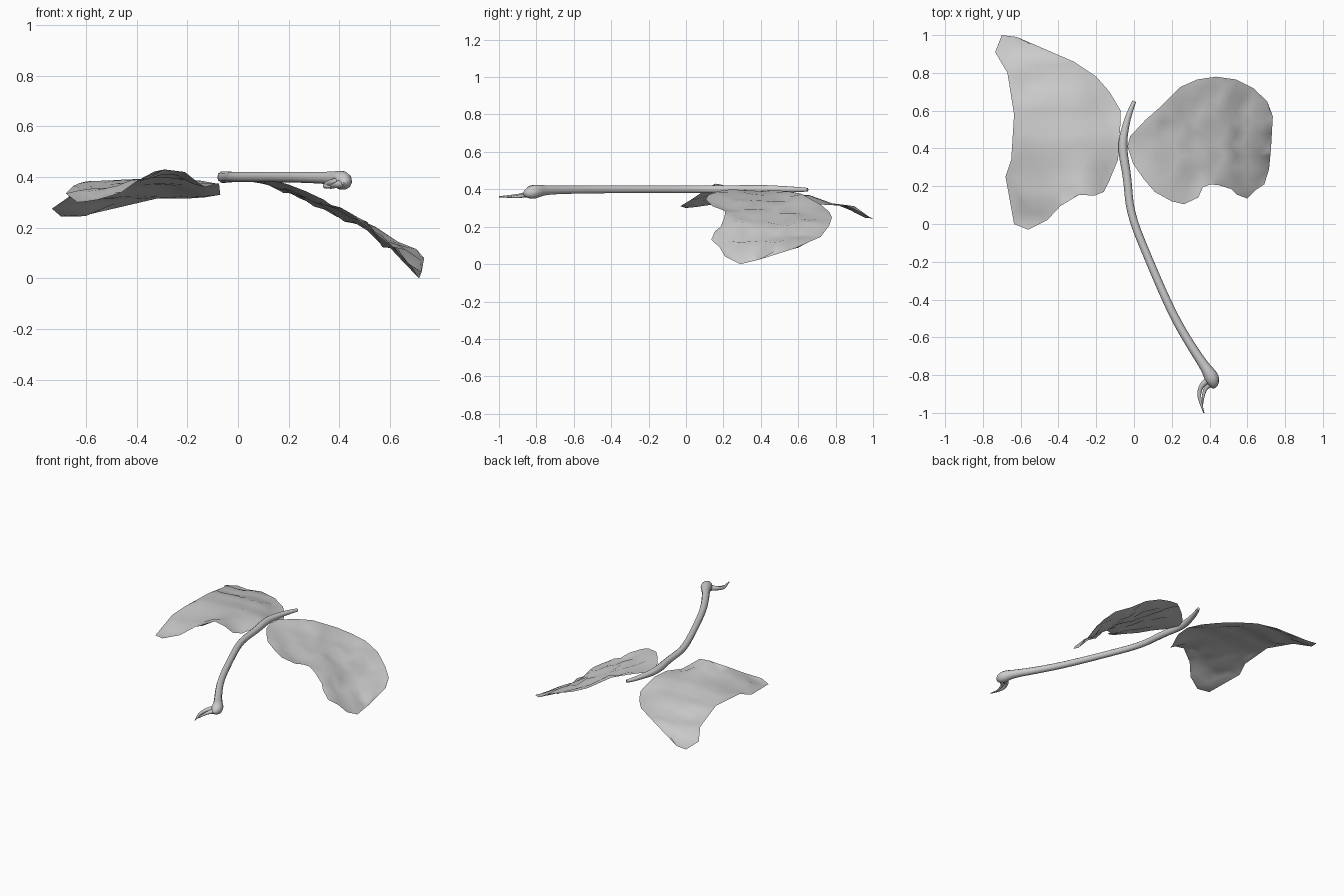
import bpy, math
from mathutils import Vector
from mathutils.geometry import delaunay_2d_cdt


def smooth(obj):
    bpy.ops.object.select_all(action='DESELECT')
    obj.select_set(True)
    bpy.context.view_layer.objects.active = obj
    bpy.ops.object.shade_smooth_by_angle(angle=math.radians(60))


def tube(name, points):
    """Tapered round tube; each point is x, y, z, radius."""
    cu = bpy.data.curves.new(name, 'CURVE')
    cu.dimensions = '3D'
    cu.bevel_depth = 1.0
    cu.bevel_resolution = 3
    cu.use_fill_caps = True
    sp = cu.splines.new('NURBS')
    sp.points.add(len(points) - 1)
    for p, (x, y, z, r) in zip(sp.points, points):
        p.co = (x, y, z, 1)
        p.radius = r
    sp.order_u = 3
    sp.use_endpoint_u = True
    sp.resolution_u = 4
    obj = bpy.data.objects.new(name, cu)
    bpy.context.collection.objects.link(obj)
    bpy.ops.object.select_all(action='DESELECT')
    obj.select_set(True)
    bpy.context.view_layer.objects.active = obj
    bpy.ops.object.convert(target='MESH')
    smooth(bpy.context.object)


def leaf(name, rim, inner, step=0.06):
    """Thin blade: rim outline filled with a grid, heights blended from rim and inner points."""
    ctrl = rim + inner

    def height(x, y):
        total = weight = 0.0
        for cx, cy, cz in ctrl:
            w = 1.0 / ((x - cx) ** 2 + (y - cy) ** 2 + 1e-6) ** 1.7
            total += w * cz
            weight += w
        return total / weight

    pts = [Vector((x, y)) for x, y, z in rim]
    n = len(pts)

    def inside(p):
        hit = False
        for i in range(n):
            a, b = pts[i - 1], pts[i]
            if (a.y > p.y) != (b.y > p.y) and p.x < a.x + (p.y - a.y) * (b.x - a.x) / (b.y - a.y):
                hit = not hit
        return hit

    grid = []
    for i in range(-15, 16):
        for j in range(-2, 20):
            p = Vector((i * step + (j % 2) * step / 2, j * step))
            if inside(p) and min((p - q).length for q in pts) > step * 0.5:
                grid.append(p)
    verts, _, faces, *_ = delaunay_2d_cdt(
        pts + grid, [(i, (i + 1) % n) for i in range(n)], [], 1, 1e-5)
    me = bpy.data.meshes.new(name)
    me.from_pydata([(v.x, v.y, height(v.x, v.y)) for v in verts], [], [list(f) for f in faces])
    obj = bpy.data.objects.new(name, me)
    bpy.context.collection.objects.link(obj)
    smooth(obj)


# Left leaf: drooping back corner, raised front edge, dipped front lobe
leaf("left_leaf", [
    (-.70, 1.0, .245), (-.62, .99, .245), (-.32, .86, .315), (-.20, .78, .315),
    (-.13, .70, .32), (-.07, .60, .33), (-.075, .45, .375), (-.085, .34, .375),
    (-.13, .23, .36), (-.16, .17, .38), (-.21, .15, .42), (-.29, .155, .43),
    (-.39, .095, .39), (-.46, .02, .34), (-.56, -.03, .31), (-.635, 0, .30),
    (-.68, .25, .335), (-.65, .34, .365), (-.635, .58, .37), (-.67, .80, .32),
    (-.735, .91, .275)],
    [(-.2, .42, .39), (-.32, .42, .40), (-.45, .42, .39), (-.56, .45, .385),
     (-.28, .27, .41), (-.42, .25, .38), (-.55, .2, .355), (-.5, .6, .37),
     (-.3, .62, .37), (-.55, .8, .315)])

# Right leaf: arches downward to a broad low tip
leaf("right_leaf", [
    (-.035, .41, .39), (-.02, .465, .395), (.06, .55, .39), (.14, .62, .375),
    (.245, .725, .315), (.335, .765, .28), (.435, .78, .25), (.54, .765, .205),
    (.63, .72, .145), (.705, .65, .115), (.735, .57, .08), (.725, .395, .025),
    (.715, .29, 0), (.69, .21, .04), (.645, .18, .09), (.60, .135, .13),
    (.545, .155, .176), (.515, .185, .20), (.45, .205, .25), (.405, .21, .28),
    (.365, .195, .29), (.34, .14, .31), (.265, .105, .345), (.20, .12, .37),
    (.11, .17, .39), (.05, .24, .40), (-.005, .32, .395)],
    [(.1, .4, .375), (.22, .32, .345), (.22, .5, .335), (.35, .35, .295),
     (.35, .55, .275), (.47, .32, .235), (.47, .5, .215), (.45, .66, .235),
     (.6, .3, .12), (.6, .45, .125), (.6, .6, .14)])

# Stem with swollen foot
tube("stem", [
    (.002, .65, .398, .010), (-.012, .62, .398, .013), (-.04, .54, .40, .017),
    (-.066, .41, .40, .025), (-.035, .25, .40, .022), (-.022, .06, .40, .021),
    (.07, -.17, .40, .021), (.20, -.47, .40, .022), (.295, -.635, .398, .023),
    (.375, -.755, .396, .026), (.405, -.80, .39, .037), (.418, -.83, .383, .037),
    (.42, -.86, .378, .022), (.415, -.87, .376, .004)])

# Hooked tendrils at the foot
tube("long_tendril", [
    (.405, -.82, .38, .022), (.365, -.84, .378, .014), (.343, -.89, .365, .011),
    (.35, -.94, .362, .008), (.37, -1.0, .36, .003)])
tube("short_tendril", [
    (.415, -.84, .375, .02), (.385, -.86, .368, .011), (.366, -.90, .36, .008),
    (.362, -.96, .357, .003)])
